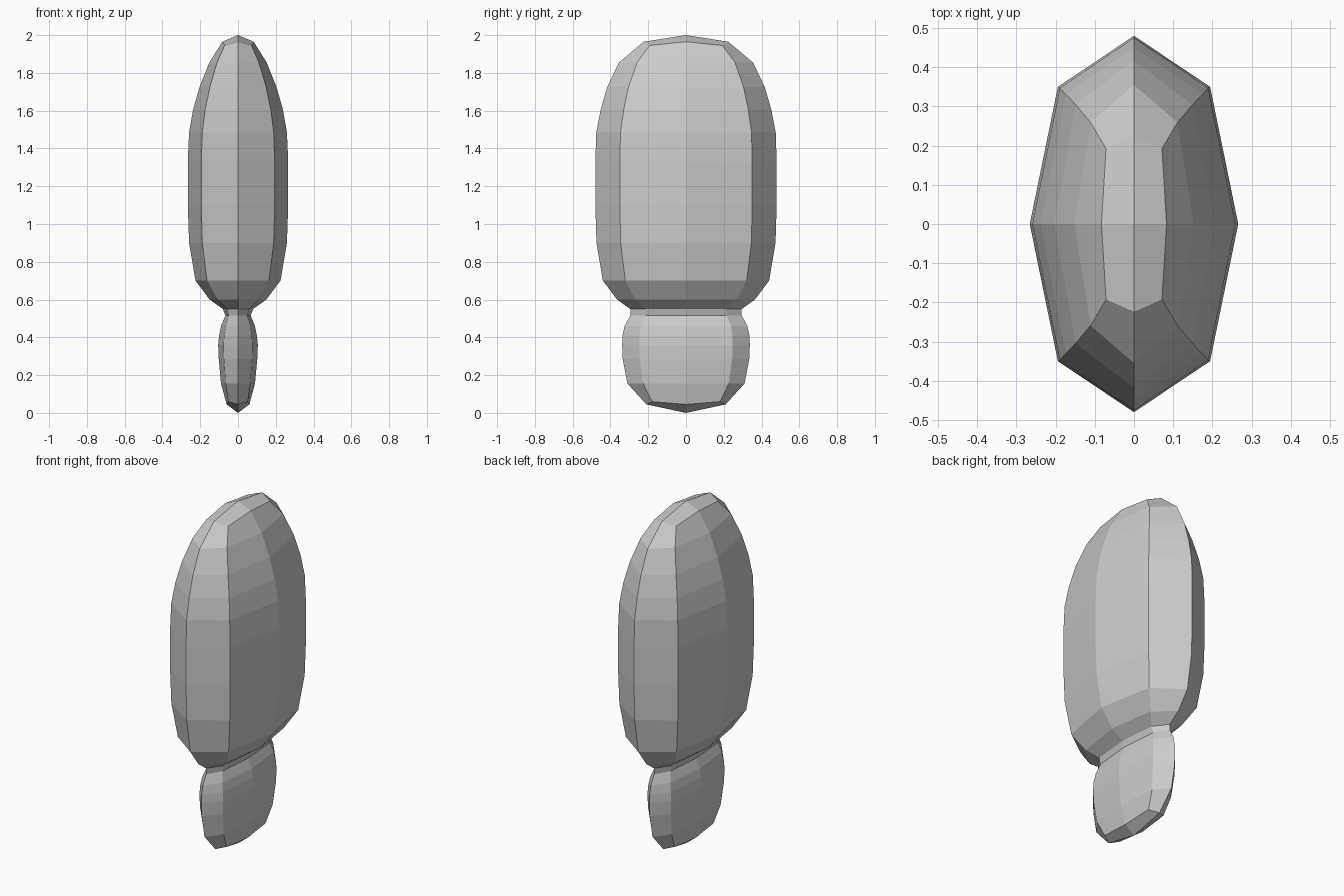
import bpy, bmesh

if "Cube" in bpy.data.objects:
    bpy.data.objects.remove(bpy.data.objects["Cube"])

# Profile rings, bottom to top: z, half width (x), half depth (y)
rings = [
    (0.045, 0.060, 0.210), (0.155, 0.090, 0.310), (0.285, 0.102, 0.335),
    (0.36, 0.105, 0.338), (0.41, 0.100, 0.336), (0.46, 0.090, 0.325), (0.515, 0.067, 0.295),
    (0.55, 0.080, 0.295), (0.60, 0.150, 0.365), (0.70, 0.225, 0.440),
    (0.90, 0.259, 0.474), (1.10, 0.266, 0.480), (1.33, 0.266, 0.480),
    (1.485, 0.259, 0.475), (1.605, 0.238, 0.452), (1.725, 0.204, 0.417),
    (1.855, 0.152, 0.355), (1.965, 0.083, 0.224),
]
directions = [(1, 0), (1, 1), (0, 1), (-1, 1), (-1, 0), (-1, -1), (0, -1), (1, -1)]

bm = bmesh.new()


def make_ring(z, rx, ry, diagonal=0.73, dz=0.0):
    verts = []
    for dx, dy in directions:
        corner = dx and dy
        k = diagonal if corner else 1.0
        verts.append(bm.verts.new((dx * rx * k, dy * ry * k, z + (dz if corner else 0))))
    return verts


# Eight-sided body with a pinched neck; the end rings have squarer corners
loops = []
for i, (z, rx, ry) in enumerate(rings):
    if i == 0:
        loops.append(make_ring(z, rx, ry, 0.86, 0.015))
    elif i == len(rings) - 1:
        loops.append(make_ring(z, rx, ry, 0.86, -0.02))
    else:
        loops.append(make_ring(z, rx, ry))
for a, b in zip(loops, loops[1:]):
    for i in range(8):
        j = (i + 1) % 8
        bm.faces.new((a[i], a[j], b[j], b[i]))

# Four-quad caps on both ends
for ring, z in ((loops[0], 0.0), (loops[-1], 2.0)):
    tip = bm.verts.new((0, 0, z))
    for i in range(0, 8, 2):
        bm.faces.new((tip, ring[i], ring[i + 1], ring[(i + 2) % 8]))

bmesh.ops.recalc_face_normals(bm, faces=bm.faces[:])
mesh = bpy.data.meshes.new("pinched_body")
bm.to_mesh(mesh)
bm.free()
bpy.context.collection.objects.link(bpy.data.objects.new("pinched_body", mesh))
